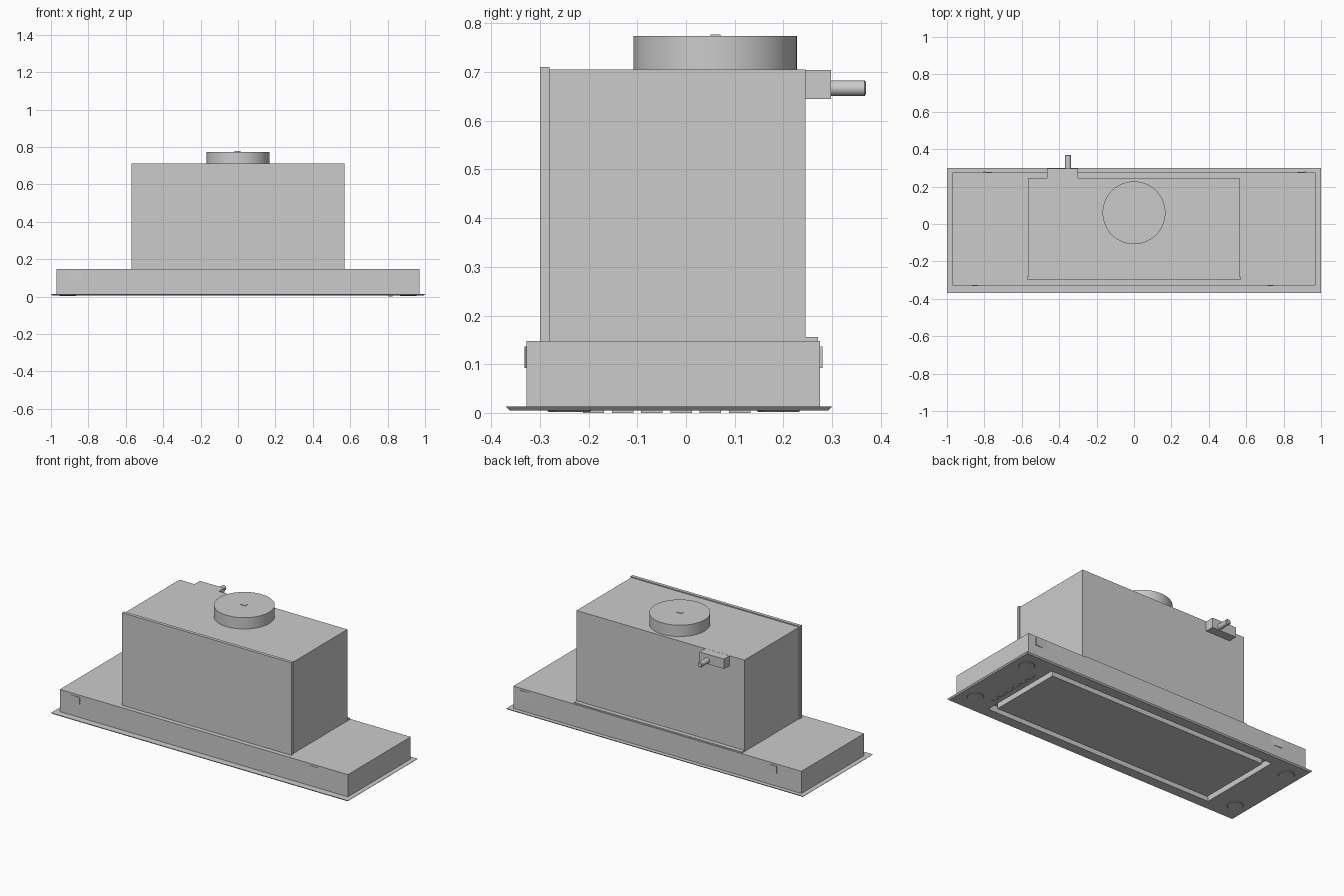
import bpy, bmesh, math
from mathutils import Matrix

if "Cube" in bpy.data.objects:
    bpy.data.objects.remove(bpy.data.objects["Cube"])


def finish(name, bm):
    bmesh.ops.recalc_face_normals(bm, faces=bm.faces)
    me = bpy.data.meshes.new(name)
    bm.to_mesh(me)
    bm.free()
    ob = bpy.data.objects.new(name, me)
    bpy.context.collection.objects.link(ob)
    return ob


def box(name, x, y, z, inset=0.0):
    """Box from (min, max) ranges; inset pulls in the bottom edge."""
    bm = bmesh.new()
    bmesh.ops.create_cube(bm, size=1)
    for v in bm.verts:
        bottom = v.co.z < 0
        for i, r in enumerate((x, y, z)):
            s = 1 if v.co[i] > 0 else -1
            v.co[i] = (r[1] if s > 0 else r[0]) - (s * inset if bottom and i < 2 else 0)
    return finish(name, bm)


def lathe(name, profile, loc, rot=None, seg=64):
    """Spin a list of (radius, height) points around the local z axis."""
    bm = bmesh.new()
    vs = [bm.verts.new((r, 0, h)) for r, h in profile]
    es = [bm.edges.new(p) for p in zip(vs, vs[1:])]
    bmesh.ops.spin(bm, geom=vs + es, cent=(0, 0, 0), axis=(0, 0, 1),
                   angle=math.tau, steps=seg)
    bmesh.ops.remove_doubles(bm, verts=bm.verts, dist=1e-5)
    m = Matrix.Translation(loc)
    bm.transform(m @ rot if rot else m)
    ob = finish(name, bm)
    bpy.context.view_layer.objects.active = ob
    ob.select_set(True)
    bpy.ops.object.shade_smooth_by_angle(angle=math.radians(35))
    ob.select_set(False)
    return ob


def wedge(name, x_flush, x_out, y_wall, y_out, z):
    """Bent-out clip: flush at one end, proud at the other."""
    bm = bmesh.new()
    tri = [(x_flush, y_wall), (x_out, y_wall), (x_out, y_out)]
    f = bm.faces.new([bm.verts.new((a, b, z[0])) for a, b in tri])
    ext = bmesh.ops.extrude_face_region(bm, geom=[f])["geom"]
    for v in ext:
        if isinstance(v, bmesh.types.BMVert):
            v.co.z = z[1]
    return finish(name, bm)


# Trim plate and lower housing, both opened up for the intake
plate = box("trim_plate", (-1, 1), (-0.37, 0.30), (0.005, 0.013), inset=0.008)
base = box("lower_housing", (-0.97, 0.97), (-0.328, 0.275), (0.010, 0.148))
cutter = box("intake_cutter", (-0.77, 0.77), (-0.30, 0.23), (-0.02, 0.045))
cutter.hide_render = True
for ob in (plate, base):
    mod = ob.modifiers.new("intake", "BOOLEAN")
    mod.object, mod.operation, mod.solver = cutter, "DIFFERENCE", "EXACT"
    bpy.context.view_layer.objects.active = ob
    bpy.ops.object.modifier_apply(modifier=mod.name)
bpy.data.objects.remove(cutter)

# Intake panel, leaving a suction gap around it
box("intake_panel", (-0.735, 0.735), (-0.265, 0.195), (0.005, 0.06))

# Motor housing with front cover and rear flange
box("motor_housing", (-0.565, 0.565), (-0.285, 0.245), (0.14, 0.705))
box("front_cover", (-0.57, 0.57), (-0.30, -0.28), (0.147, 0.711))
box("rear_flange", (-0.565, 0.565), (0.24, 0.271), (0.145, 0.156))

# Duct collar with a small centre mark
lathe("duct_collar", [(0, 0.70), (0.168, 0.70), (0.168, 0.774), (0, 0.774)],
      (0, 0.06, 0))
box("collar_nub", (-0.018, 0.014), (0.05, 0.071), (0.77, 0.777))

# Cable box and cable gland at the back
box("cable_box", (-0.465, -0.30), (0.24, 0.298), (0.645, 0.7045))
lathe("cable_gland", [(0, 0), (0.016, 0), (0.016, 0.072), (0.012, 0.075), (0, 0.075)],
      (-0.352, 0.295, 0.667), Matrix.Rotation(-math.pi / 2, 4, "X"), seg=32)

# Spring clips on the front and back walls
z = (0.092, 0.136)
wedge("front_clip_left", -0.92, -0.835, -0.327, -0.332, z)
wedge("front_clip_right", 0.80, 0.715, -0.327, -0.332, z)
wedge("back_clip_left", -0.72, -0.805, 0.274, 0.28, z)
wedge("back_clip_right", 0.835, 0.92, 0.274, 0.28, z)

# Ring lamps in the four corners of the underside
for sx in (-1, 1):
    for y in (-0.24, 0.19):
        lathe("lamp", [(0, 0.003), (0.036, 0.003), (0.042, 0.002), (0.046, 0.006),
                       (0, 0.006)], (0.91 * sx, y, 0), seg=40)

# Row of control buttons
for i in range(6):
    y = -0.19 + i * 0.06
    box("button", (0.805, 0.825), (y - 0.022, y + 0.022), (0.0, 0.007))
